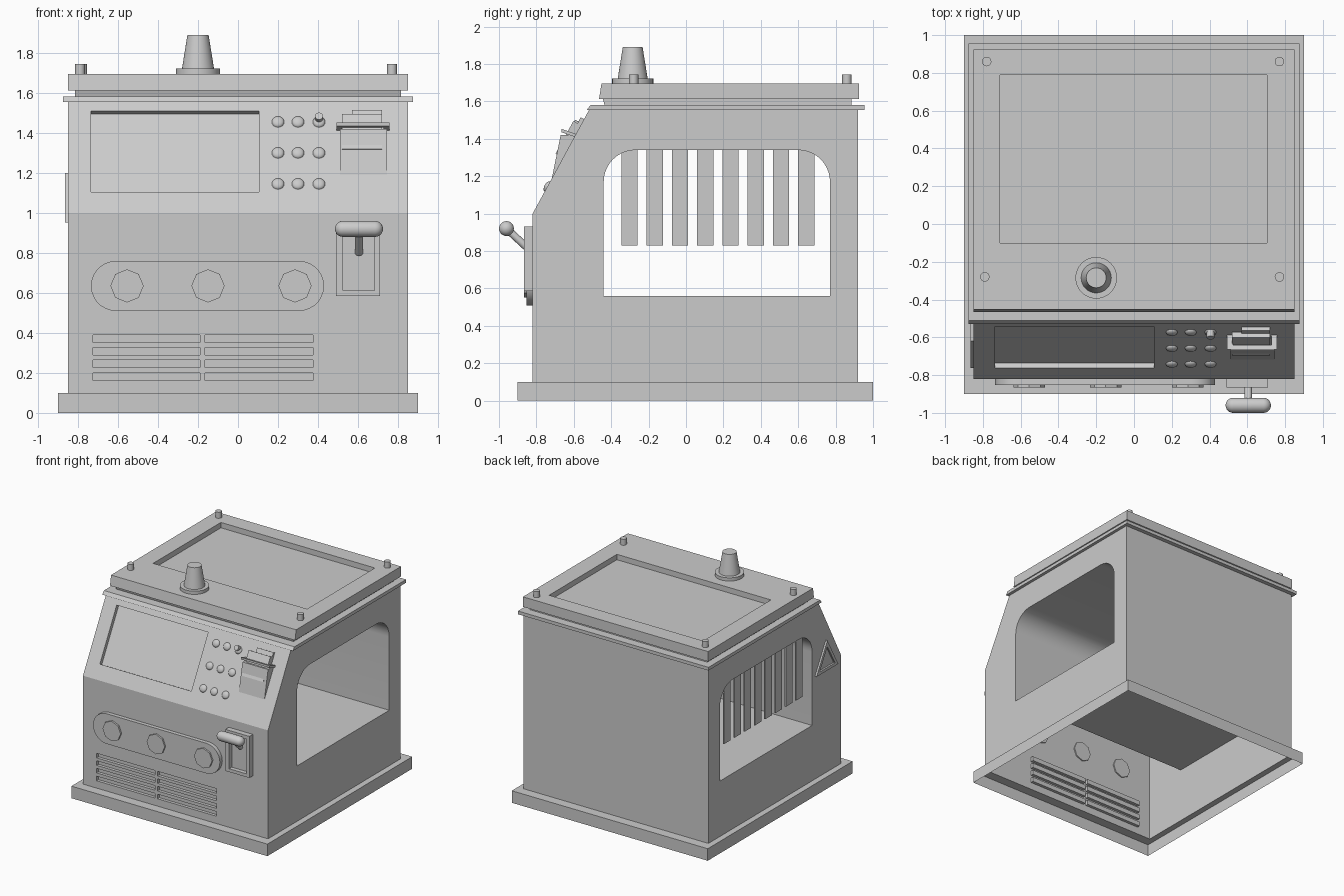
import bpy, bmesh, math
from mathutils import Vector, Matrix

cube = bpy.data.objects.get("Cube")
if cube:
    bpy.data.objects.remove(cube)

grey = bpy.data.materials.new("light grey")
grey.use_nodes = True
GREY = (0.6, 0.6, 0.6, 1)
grey.diffuse_color = GREY
grey.node_tree.nodes["Principled BSDF"].inputs["Base Color"].default_value = GREY


def loft(name, loops, caps=(True, True), smooth=False, matrix=None):
    """Skin a row of equal-length loops; caps close the first and last loop."""
    bm = bmesh.new()
    rings = [[bm.verts.new(p) for p in loop] for loop in loops]
    n = len(rings[0])
    for a, b in zip(rings, rings[1:]):
        for i in range(n):
            j = (i + 1) % n
            bm.faces.new((a[i], a[j], b[j], b[i]))
    if caps[0]:
        bm.faces.new(rings[0])
    if caps[1]:
        bm.faces.new(rings[-1])
    bmesh.ops.recalc_face_normals(bm, faces=bm.faces)
    mesh = bpy.data.meshes.new(name)
    bm.to_mesh(mesh)
    bm.free()
    mesh.materials.append(grey)
    obj = bpy.data.objects.new(name, mesh)
    bpy.context.collection.objects.link(obj)
    if matrix:
        obj.matrix_world = matrix
    if smooth:
        activate(obj)
        bpy.ops.object.shade_smooth_by_angle(angle=math.radians(35))
    return obj


def activate(obj):
    bpy.ops.object.select_all(action='DESELECT')
    obj.select_set(True)
    bpy.context.view_layer.objects.active = obj


def at(axis, pts, d):
    """Place a 2D outline on the plane axis = d."""
    return [Vector({'x': (d, u, v), 'y': (u, d, v), 'z': (u, v, d)}[axis]) for u, v in pts]


def rect(u0, u1, v0, v1):
    return [(u0, v0), (u1, v0), (u1, v1), (u0, v1)]


def arc(u, v, r, a0, a1, n):
    angles = [math.radians(a0 + (a1 - a0) * i / n) for i in range(n + 1)]
    return [(u + r * math.cos(a), v + r * math.sin(a)) for a in angles]


def circle(r, n=24, u=0, v=0):
    return arc(u, v, r, 0, 360, n)[:-1]


def prism(name, axis, pts, d0, d1, **kw):
    return loft(name, [at(axis, pts, d0), at(axis, pts, d1)], **kw)


def box(name, x0, x1, y0, y1, z0, z1, **kw):
    return prism(name, 'z', rect(x0, x1, y0, y1), z0, z1, **kw)


# Sloped console frame: local x across, y up the slope, z outward
SLOPE = Vector((0, 0.31, 0.57)).normalized()
OUT = Vector((0, -SLOPE.z, SLOPE.y))


def on_slope(x, z):
    origin = Vector((x, -0.82 + (z - 1) * 0.31 / 0.57, z))
    m = Matrix((Vector((1, 0, 0)), SLOPE, OUT)).transposed().to_4x4()
    m.translation = origin
    return m


# Body with a sloped console
body = prism("body", 'x', [(-0.82, 0.1), (0.92, 0.1), (0.92, 1.57), (-0.51, 1.57), (-0.82, 1)],
             -0.85, 0.85)

# Cutters: side-to-side chamber, screen recess, vent slots
window = ([(-0.44, 0.56), (0.77, 0.56)] + arc(0.6, 1.17, 0.17, 0, 90, 10)
          + arc(-0.27, 1.17, 0.17, 90, 180, 10))
cutters = [prism("chamber_cutter", 'x', window, -1, 1)]
half = 0.405 / SLOPE.z / 2
cutters.append(box("screen_cutter", -0.42, 0.42, -half, half, -0.03, 0.05,
                   matrix=on_slope(-0.315, 1.3075)))
for z in (0.37, 0.308, 0.245, 0.18):
    for x0, x1 in ((-0.725, -0.19), (-0.165, 0.375)):
        cutters.append(box("vent_cutter", x0, x1, -0.9, -0.795, z - 0.019, z + 0.019))
for cutter in cutters:
    activate(body)
    mod = body.modifiers.new("cut", 'BOOLEAN')
    mod.operation = 'DIFFERENCE'
    mod.solver = 'EXACT'
    mod.object = cutter
    bpy.ops.object.modifier_apply(modifier="cut")
    bpy.data.objects.remove(cutter)

# Leave the body open underneath
bm = bmesh.new()
bm.from_mesh(body.data)
under = [f for f in bm.faces if f.calc_center_median().z < 0.101]
bmesh.ops.delete(bm, geom=under, context='FACES')
bm.to_mesh(body.data)
bm.free()
activate(body)
bpy.ops.object.shade_smooth_by_angle(angle=math.radians(25))

# Plinth: open skirt with a ledge
skirt = rect(-0.9, 0.9, -0.9, 1)
loft("plinth", [at('z', skirt, 0), at('z', skirt, 0.1),
                at('z', rect(-0.85, 0.85, -0.82, 0.92), 0.1)], caps=(False, False))

# Hanging strips in the left-hand opening of the chamber
for i in range(8):
    y = -0.302 + i * 0.135
    box("curtain_strip", -0.83, -0.82, y - 0.043, y + 0.043, 0.83, 1.345)

# Roof rim, neck and lid with a sunken panel
prism("roof_rim", 'x', [(-0.53, 1.555), (0.955, 1.555), (0.955, 1.582), (-0.51, 1.582)],
      -0.875, 0.875)
prism("lid_neck", 'x', [(-0.435, 1.58), (0.885, 1.58), (0.885, 1.615), (-0.445, 1.615)],
      -0.815, 0.815)
panel = rect(-0.71, 0.705, -0.1, 0.79)
loft("lid", [at('z', rect(-0.85, 0.85, -0.465, 0.925), 1.612),
             at('z', rect(-0.85, 0.85, -0.452, 0.925), 1.695),
             at('z', panel, 1.695), at('z', panel, 1.65)])

# Corner posts and beacon
for x, y in ((-0.78, 0.86), (0.77, 0.86), (-0.79, -0.28), (0.77, -0.28)):
    prism("lid_post", 'z', circle(0.025, 16, x, y), 1.69, 1.745, smooth=True)
loft("beacon", [at('z', circle(r, 32, -0.2, -0.285), z) for r, z in
                ((0.11, 1.69), (0.11, 1.722), (0.08, 1.722), (0.053, 1.89))], smooth=True)

# Knob plate and knobs
stadium = arc(0.305, 0.635, 0.125, -90, 90, 14) + arc(-0.61, 0.635, 0.125, 90, 270, 14)
prism("knob_plate", 'y', stadium, -0.852, -0.82, smooth=True)
for x in (-0.555, -0.15, 0.285):
    prism("knob", 'y', circle(0.083, 8, x, 0.635), -0.866, -0.81)

# Lever housing, shaft and grip
outer, inner = rect(0.49, 0.71, 0.585, 0.93), rect(0.525, 0.682, 0.612, 0.9)
loft("lever_housing", [at('y', outer, -0.82), at('y', outer, -0.865),
                       at('y', inner, -0.865), at('y', inner, -0.83)])
foot, tip = Vector((0.605, -0.83, 0.8)), Vector((0.605, -0.96, 0.92))
turn = (tip - foot).to_track_quat('Z', 'Y').to_matrix().to_4x4()
prism("lever_shaft", 'z', circle(0.02, 16), 0, (tip - foot).length, smooth=True,
      matrix=Matrix.Translation(foot) @ turn)
ends = arc(0.565, 0, 0.04, 180, 90, 6) + arc(0.645, 0, 0.04, 90, 0, 6)
grip = [(x - 0.04 if x < 0.605 else x + 0.04, max(r, 0.001)) for x, r in ends]
loft("lever_grip", [at('x', circle(r, 20, -0.96, 0.92), x) for x, r in grip], smooth=True)

# Console buttons: low domes, one with a small stick
for z in (1.455, 1.3, 1.145):
    for x in (0.2, 0.3, 0.405):
        dome = [(0.031 * math.cos(a), 0.016 * math.sin(a)) for a in (0, 0.4, 0.8, 1.2, 1.5)]
        loft("button", [at('z', circle(r, 16), h) for r, h in dome],
             smooth=True, matrix=on_slope(x, z))
prism("button_stick", 'z', circle(0.02, 16), 0, 0.04, smooth=True, matrix=on_slope(0.405, 1.465))

# Card pocket: hollow wedge, U-shaped lip and two cards
prism("pocket_front", 'x', [(-0.717, 1.19), (-0.67, 1.42), (-0.655, 1.42), (-0.705, 1.19)],
      0.51, 0.745)
for x in (0.51, 0.725):
    prism("pocket_side", 'x', [(-0.717, 1.19), (-0.67, 1.42), (-0.585, 1.42)], x, x + 0.02)
lip = [(0.493, -0.58), (0.493, -0.665), (0.757, -0.665), (0.757, -0.58),
       (0.727, -0.58), (0.727, -0.64), (0.523, -0.64), (0.523, -0.58)]
tops = [Vector((x, y, 1.405 - 0.35 * (y + 0.58))) for x, y in lip]
loft("pocket_lip", [tops, [p + Vector((0, 0, 0.018)) for p in tops]])
box("front_card", -0.1, 0.1, -0.15, 0.05, 0.01, 0.045, matrix=on_slope(0.62, 1.43))
box("rear_card", -0.075, 0.075, -0.15, 0.08, 0, 0.02, matrix=on_slope(0.645, 1.435))

# Warning triangle frame on the side
def triangle(r):
    return arc(-0.62, 1.035, r, 90, 450, 3)[:-1]

loft("warning_triangle", [at('x', triangle(r), x) for r, x in
                          ((0.165, -0.845), (0.165, -0.865), (0.115, -0.865), (0.115, -0.851))])
